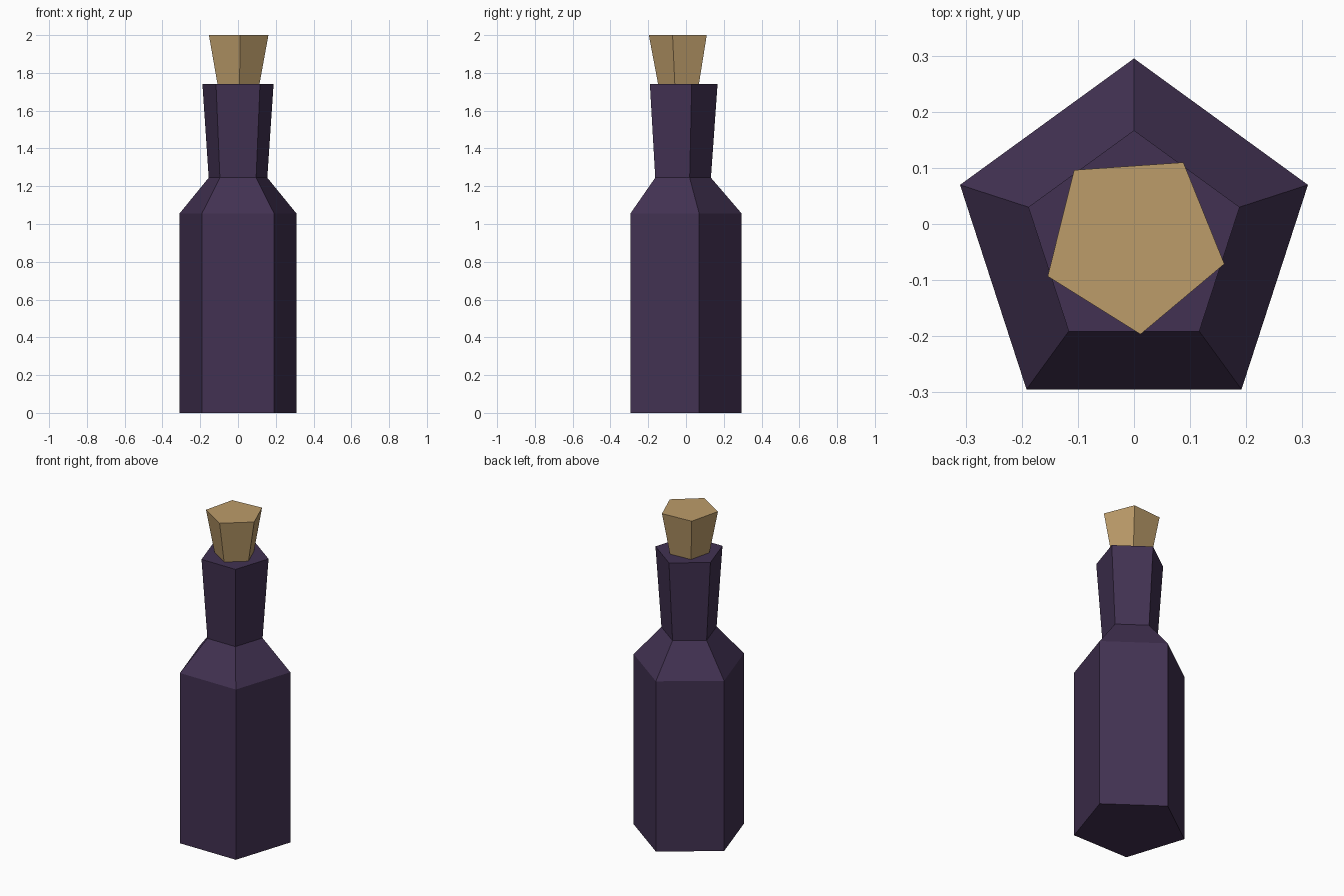
import bpy, bmesh, math

if "Cube" in bpy.data.objects:
    bpy.data.objects.remove(bpy.data.objects["Cube"])

CENTRE_Y = -0.031
SIDES = 5


def material(name, rgb):
    m = bpy.data.materials.new(name)
    m.diffuse_color = (*rgb, 1.0)
    m.use_nodes = True
    m.node_tree.nodes["Principled BSDF"].inputs["Base Color"].default_value = m.diffuse_color
    return m


def lathe(name, profile, start_deg, mat):
    """Stack five-sided rings given as (radius, z) and cap both ends."""
    bm = bmesh.new()
    rings = []
    for r, z in profile:
        angles = [math.radians(start_deg + 360 * i / SIDES) for i in range(SIDES)]
        rings.append([bm.verts.new((r * math.cos(a), CENTRE_Y + r * math.sin(a), z))
                      for a in angles])
    for low, high in zip(rings, rings[1:]):
        for i in range(SIDES):
            j = (i + 1) % SIDES
            bm.faces.new((low[i], low[j], high[j], high[i]))
    bm.faces.new(rings[0][::-1])
    bm.faces.new(rings[-1])
    bmesh.ops.recalc_face_normals(bm, faces=bm.faces)
    mesh = bpy.data.meshes.new(name)
    bm.to_mesh(mesh)
    bm.free()
    mesh.materials.append(mat)
    obj = bpy.data.objects.new(name, mesh)
    bpy.context.collection.objects.link(obj)
    return obj


glass = material("dark purple glass", (0.054, 0.031, 0.084))
cork = material("tan cork", (0.503, 0.332, 0.144))

# Bottle: straight body, sloped shoulder, flaring neck
lathe("bottle", [(0.326, 0), (0.326, 1.055), (0.163, 1.245), (0.198, 1.74)], 90, glass)

# Tapered stopper, twisted relative to the bottle
lathe("stopper", [(0.116, 1.735), (0.166, 2.0)], 58, cork)
